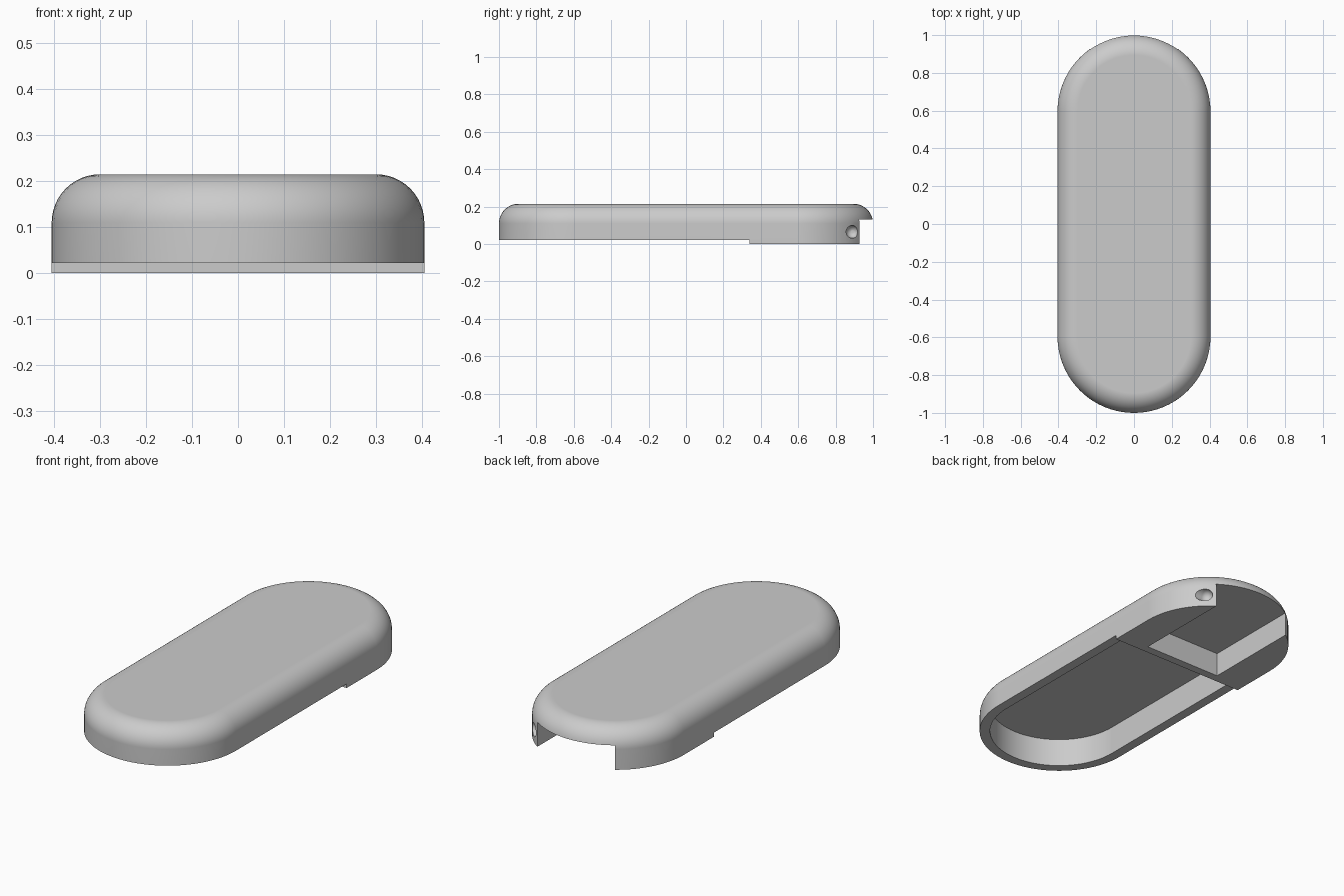
import bpy, bmesh, math

if "Cube" in bpy.data.objects:
    bpy.data.objects.remove(bpy.data.objects["Cube"])

R, YC, H, FIL = 0.405, 0.595, 0.215, 0.105   # end radius, end centre, height, top fillet
STEP_Y, STEP_Z = 0.34, 0.022                 # where the deeper rear block begins

grey = bpy.data.materials.new("light_grey")
grey.diffuse_color = (0.6, 0.6, 0.6, 1)
grey.use_nodes = True
grey.node_tree.nodes["Principled BSDF"].inputs["Base Color"].default_value = grey.diffuse_color


def stadium(r, seg=40):
    """Outline with two round ends, counter-clockwise."""
    pts = []
    for yc, a0 in ((YC, 0), (-YC, math.pi)):
        for i in range(seg + 1):
            a = a0 + math.pi * i / seg
            pts.append((r * math.cos(a), yc + r * math.sin(a)))
    return pts


def loft(name, rings):
    """Closed solid through a stack of (outline, z) rings."""
    bm = bmesh.new()
    loops = [[bm.verts.new((x, y, z)) for x, y in pts] for pts, z in rings]
    for a, b in zip(loops, loops[1:]):
        n = len(a)
        for i in range(n):
            j = (i + 1) % n
            bm.faces.new((a[i], a[j], b[j], b[i]))
    bm.faces.new(loops[0][::-1])
    bm.faces.new(loops[-1])
    bmesh.ops.recalc_face_normals(bm, faces=bm.faces)
    me = bpy.data.meshes.new(name)
    bm.to_mesh(me)
    bm.free()
    ob = bpy.data.objects.new(name, me)
    bpy.context.collection.objects.link(ob)
    me.materials.append(grey)
    return ob


def box(name, x0, x1, y0, y1, z0, z1):
    pts = [(x0, y0), (x1, y0), (x1, y1), (x0, y1)]
    return loft(name, [(pts, z0), (pts, z1)])


def cut(target, cutter):
    mod = target.modifiers.new("cut", "BOOLEAN")
    mod.operation, mod.solver, mod.object = "DIFFERENCE", "EXACT", cutter
    bpy.context.view_layer.objects.active = target
    bpy.ops.object.modifier_apply(modifier=mod.name)
    bpy.data.objects.remove(cutter)


# Outer cover with rounded top edge
rings = [(stadium(R), 0)]
for i in range(13):
    a = math.pi / 2 * i / 12
    rings.append((stadium(R - FIL + FIL * math.cos(a)), H - FIL + FIL * math.sin(a)))
cover = loft("cover_shell", rings)

# Shallower front rim
cut(cover, box("rim_cutter", -1, 1, -2, STEP_Y, -0.5, STEP_Z))

# Front cavity, round in front and straight at the rear block
inner = [p for p in stadium(0.352) if p[1] < 0]
inner = [(-0.352, STEP_Y)] + inner + [(0.352, STEP_Y)]
cut(cover, loft("cavity_cutter", [(inner, -0.3), (inner, 0.175)]))

# Slot open to the back and underneath
cut(cover, box("slot_cutter", -0.23, 0.23, 0.385, 2, -0.4, 0.13))

# Round-bottomed pin hole on the right side of the rear block
bm = bmesh.new()
hole_r, hole_x = 0.034, 0.267
prof = [(hole_x - hole_r * math.cos(math.pi / 2 * i / 8),
         hole_r * math.sin(math.pi / 2 * i / 8)) for i in range(1, 9)]
prof.append((0.45, hole_r))
loops = [[bm.verts.new((x, 0.89 + r * math.cos(math.tau * k / 24),
                        0.065 + r * math.sin(math.tau * k / 24))) for k in range(24)]
         for x, r in prof]
for a, b in zip(loops, loops[1:]):
    for k in range(24):
        j = (k + 1) % 24
        bm.faces.new((a[k], a[j], b[j], b[k]))
bm.faces.new(loops[0])
bm.faces.new(loops[-1])
bmesh.ops.recalc_face_normals(bm, faces=bm.faces)
me = bpy.data.meshes.new("pin_hole_cutter")
bm.to_mesh(me)
bm.free()
me.materials.append(grey)
hole = bpy.data.objects.new("pin_hole_cutter", me)
bpy.context.collection.objects.link(hole)
cut(cover, hole)

# Smooth shading with crisp edges and flat large faces
bpy.context.view_layer.objects.active = cover
cover.select_set(True)
bpy.ops.object.shade_smooth_by_angle(angle=math.radians(30))
weighted = cover.modifiers.new("weighted_normals", "WEIGHTED_NORMAL")
weighted.keep_sharp = True
